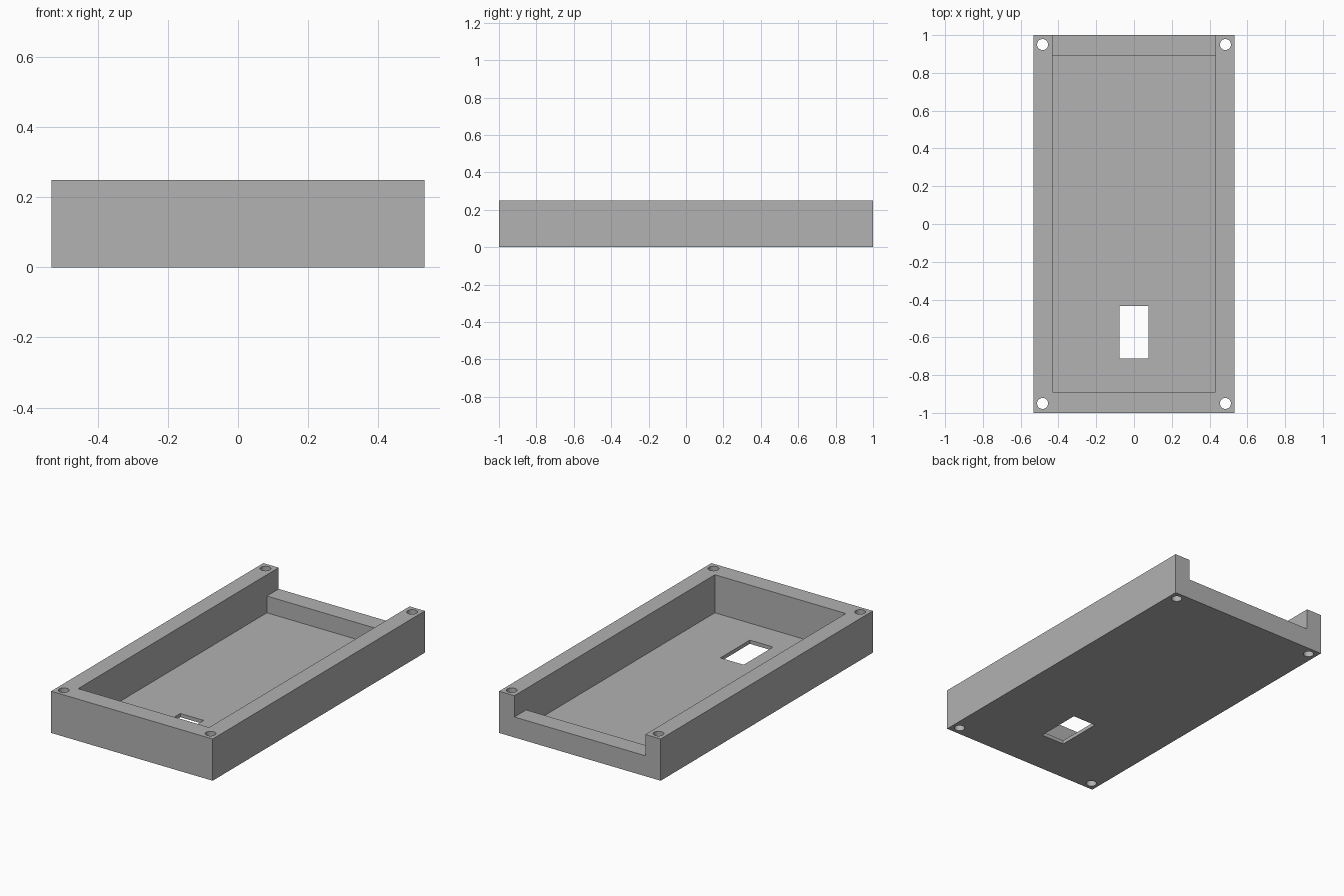
import bpy
import math

cube = bpy.data.objects.get("Cube")
if cube:
    bpy.data.objects.remove(cube, do_unlink=True)

# Overall sizes
WIDTH, LENGTH, HEIGHT = 1.066, 2.0, 0.249
INNER_X, INNER_Y = 0.432, 0.889
FLOOR, BACK_LIP = 0.022, 0.122
HOLE_X, HOLE_Y, HOLE_R = 0.484, 0.95, 0.029
OVER = 0.1  # how far cutters overshoot the body

grey = bpy.data.materials.new("plain grey")
grey.use_nodes = True
colour = (0.445, 0.445, 0.445, 1)
grey.diffuse_color = colour
grey.node_tree.nodes["Principled BSDF"].inputs["Base Color"].default_value = colour


def box(name, low, high):
    """Box between two opposite corners."""
    bpy.ops.mesh.primitive_cube_add(size=1, location=[(a + b) / 2 for a, b in zip(low, high)])
    obj = bpy.context.object
    obj.name = name
    obj.scale = [b - a for a, b in zip(low, high)]
    bpy.ops.object.transform_apply(location=True, rotation=False, scale=True)
    obj.data.materials.append(grey)
    return obj


def cut(body, cutter):
    """Subtract a cutter from the body and remove it."""
    mod = body.modifiers.new("cut", "BOOLEAN")
    mod.operation, mod.solver, mod.object = "DIFFERENCE", "EXACT", cutter
    bpy.context.view_layer.objects.active = body
    bpy.ops.object.modifier_apply(modifier=mod.name)
    bpy.data.objects.remove(cutter, do_unlink=True)


# Tray body
tray = box("tray", (-WIDTH / 2, -LENGTH / 2, 0), (WIDTH / 2, LENGTH / 2, HEIGHT))

# Main pocket, open at the top
cut(tray, box("pocket", (-INNER_X, -INNER_Y, FLOOR), (INNER_X, INNER_Y, HEIGHT + OVER)))

# Lowered back wall, same width as the pocket
cut(tray, box("back_notch", (-INNER_X, 0, BACK_LIP), (INNER_X, LENGTH / 2 + OVER, HEIGHT + OVER)))

# Rectangular opening through the floor
cut(tray, box("floor_slot", (-0.077, -0.711, -OVER), (0.077, -0.434, OVER)))

# Screw holes through the four corners
for sx in (-1, 1):
    for sy in (-1, 1):
        bpy.ops.mesh.primitive_cylinder_add(
            vertices=40, radius=HOLE_R, depth=1, location=(sx * HOLE_X, sy * HOLE_Y, HEIGHT / 2))
        drill = bpy.context.object
        drill.data.materials.append(grey)
        cut(tray, drill)

# Smooth hole walls, crisp box edges
bpy.ops.object.select_all(action="DESELECT")
tray.select_set(True)
bpy.context.view_layer.objects.active = tray
bpy.ops.object.shade_smooth_by_angle(angle=math.radians(30))
